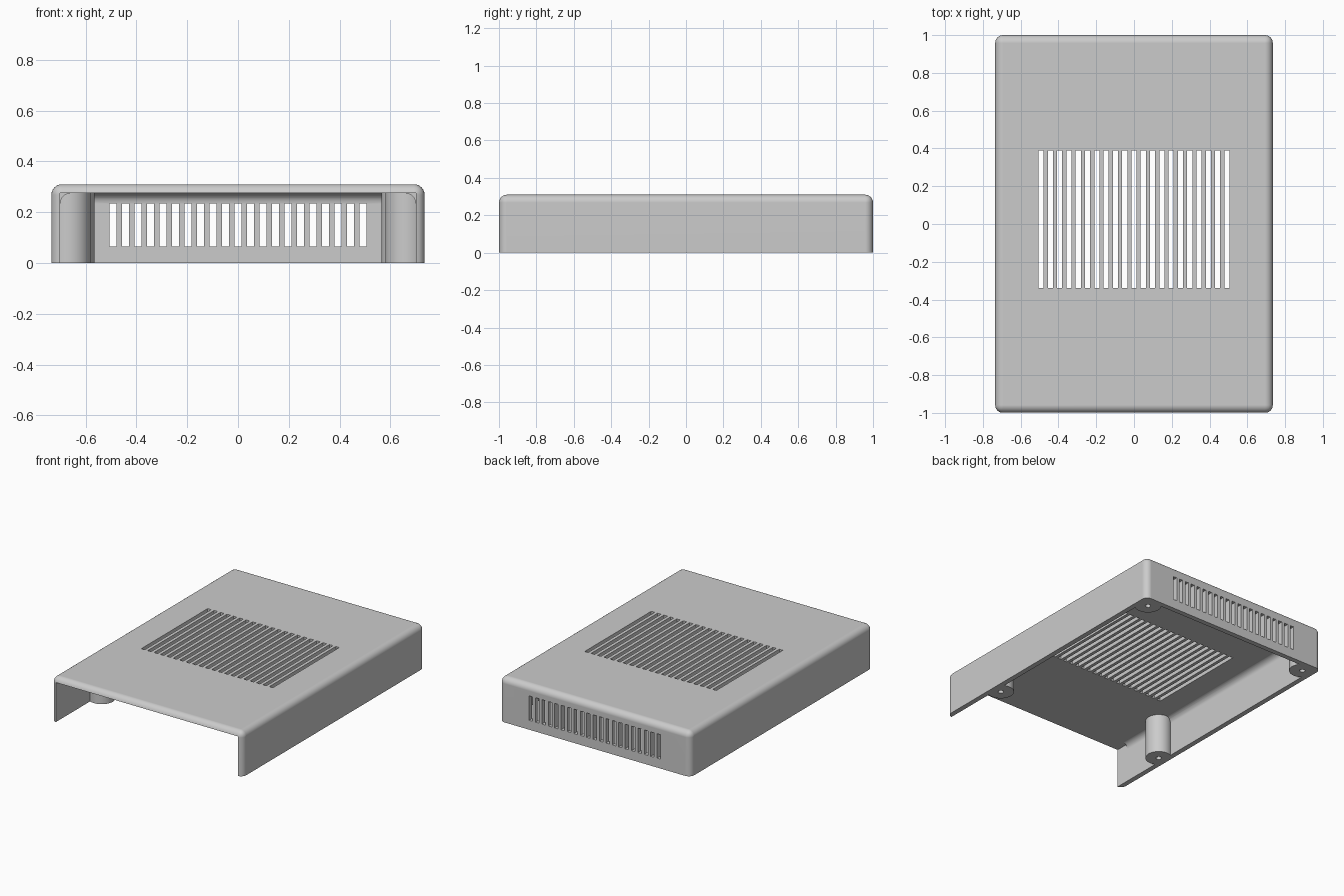
import bpy, bmesh, math
from mathutils import Matrix, Vector

if "Cube" in bpy.data.objects:
    bpy.data.objects.remove(bpy.data.objects["Cube"], do_unlink=True)

W, D, H = 0.735, 1.0, 0.31      # half width, half depth, height
WALL, FILLET = 0.035, 0.042

grey = bpy.data.materials.new("light grey plastic")
grey.use_nodes = True
colour = (0.6, 0.6, 0.6, 1)
grey.diffuse_color = colour
grey.node_tree.nodes["Principled BSDF"].inputs["Base Color"].default_value = colour


def add_box(bm, lo, hi):
    lo, hi = Vector(lo), Vector(hi)
    m = Matrix.Translation((lo + hi) / 2) @ Matrix.Diagonal((*(hi - lo), 1))
    bmesh.ops.create_cube(bm, size=1, matrix=m)


def add_cylinder(bm, x, y, r, z0, z1, sides):
    bmesh.ops.create_cone(bm, cap_ends=True, segments=sides, radius1=r, radius2=r,
                          depth=z1 - z0, matrix=Matrix.Translation((x, y, (z0 + z1) / 2)))


def round_edges(bm, r):
    """Round every edge except those around the bottom."""
    low = min(v.co.z for v in bm.verts)
    edges = [e for e in bm.edges if max(v.co.z for v in e.verts) > low + 0.001]
    bmesh.ops.bevel(bm, geom=edges, offset=r, segments=6, profile=0.5, affect='EDGES')


def make(name, bm):
    bmesh.ops.recalc_face_normals(bm, faces=bm.faces)
    mesh = bpy.data.meshes.new(name)
    bm.to_mesh(mesh)
    bm.free()
    mesh.materials.append(grey)
    obj = bpy.data.objects.new(name, mesh)
    bpy.context.collection.objects.link(obj)
    return obj


def activate(obj):
    bpy.ops.object.select_all(action='DESELECT')
    obj.select_set(True)
    bpy.context.view_layer.objects.active = obj


def cut(obj, cutter):
    mod = obj.modifiers.new("cut", 'BOOLEAN')
    mod.operation, mod.solver, mod.object = 'DIFFERENCE', 'EXACT', cutter
    activate(obj)
    bpy.ops.object.modifier_apply(modifier=mod.name)
    bpy.data.objects.remove(cutter, do_unlink=True)


# Outer body with rounded sides and top
bm = bmesh.new()
add_box(bm, (-W, -D, 0), (W, D, H))
round_edges(bm, FILLET)
cover = make("cover_shell", bm)

# Hollow inside, leaving four screw bosses standing
bm = bmesh.new()
add_box(bm, (WALL - W, WALL - D, -0.1), (W - WALL, D - WALL, H - WALL))
round_edges(bm, FILLET)
cavity = make("cavity_cutter", bm)
bosses = [(s * x, y) for s in (-1, 1) for x, y in ((0.65, 0.915), (0.665, -0.545))]
bm = bmesh.new()
for x, y in bosses:
    add_cylinder(bm, x, y, 0.085, -0.2, 0.4, 48)
cut(cavity, make("boss_cutter", bm))
cut(cover, cavity)

# Open front
bm = bmesh.new()
add_box(bm, (WALL - W, -1.1, -0.1), (W - WALL, -0.9, H - WALL))
cut(cover, make("front_opening_cutter", bm))

# Screw holes in the bosses
bm = bmesh.new()
for x, y in bosses:
    add_cylinder(bm, x, y, 0.018, -0.1, 0.2, 20)
cut(cover, make("screw_hole_cutter", bm))

# Vent slots through the top and the back
slots = [0.0492 * i for i in range(-10, 11)]
half = 0.0135
bm = bmesh.new()
for x in slots:
    add_box(bm, (x - half, -0.34, 0.25), (x + half, 0.39, 0.4))
cut(cover, make("top_vent_cutter", bm))
bm = bmesh.new()
for x in slots:
    add_box(bm, (x - half, 0.9, 0.065), (x + half, 1.1, 0.235))
cut(cover, make("back_vent_cutter", bm))

# Smooth fillets with flat panels
activate(cover)
bpy.ops.object.shade_smooth_by_angle(angle=math.radians(30))
weighted = cover.modifiers.new("flat_panels", 'WEIGHTED_NORMAL')
weighted.keep_sharp = True
